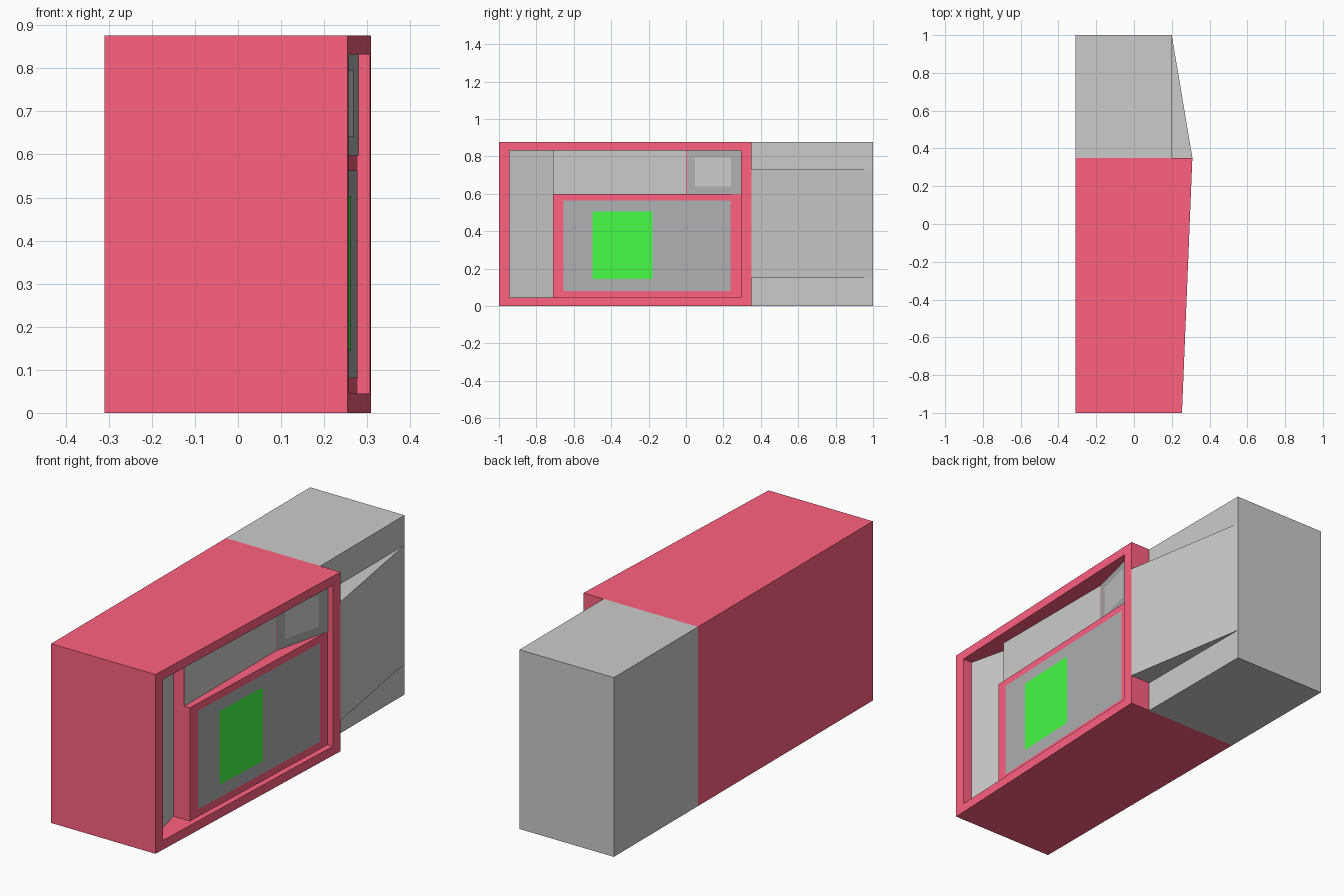
import bpy, bmesh
from mathutils import Vector

if "Cube" in bpy.data.objects:
    bpy.data.objects.remove(bpy.data.objects["Cube"])

H = 0.876            # overall height
Y0, Y1 = -1.0, 0.35  # red case, front to back


def material(name, rgb):
    m = bpy.data.materials.new(name)
    m.diffuse_color = (*rgb, 1)
    m.use_nodes = True
    m.node_tree.nodes["Principled BSDF"].inputs["Base Color"].default_value = m.diffuse_color
    return m


RED = material("red", (1.0, 0.12, 0.22))
DARK = material("dark_grey", (0.42, 0.437, 0.443))
GREEN = material("green", (0.06, 0.97, 0.06))


def link(name, bm, mat):
    me = bpy.data.meshes.new(name)
    bm.to_mesh(me)
    bm.free()
    ob = bpy.data.objects.new(name, me)
    bpy.context.collection.objects.link(ob)
    if mat:
        me.materials.append(mat)
    return ob


def prism(name, pts, z0, z1, mat=None):
    """Plan outline (x, y) extruded from z0 to z1."""
    bm = bmesh.new()
    face = bm.faces.new([bm.verts.new((x, y, z0)) for x, y in pts])
    ext = bmesh.ops.extrude_face_region(bm, geom=[face])
    verts = [g for g in ext["geom"] if isinstance(g, bmesh.types.BMVert)]
    bmesh.ops.translate(bm, verts=verts, vec=(0, 0, z1 - z0))
    bmesh.ops.recalc_face_normals(bm, faces=bm.faces)
    return link(name, bm, mat)


def panel(name, surface, y0, y1, z0, z1, mat=None, lift=0.002):
    """Flat panel facing +x, laid just above a sloping surface x = f(y)."""
    bm = bmesh.new()
    bm.faces.new([bm.verts.new((surface(y) + lift, y, z)) for y, z in
                  ((y0, z0), (y1, z0), (y1, z1), (y0, z1))])
    return link(name, bm, mat)


def slope(ya, xa, yb, xb):
    return lambda y: xa + (xb - xa) * (y - ya) / (yb - ya)


# Sloping surfaces of the right side
outer = slope(Y0, 0.254, Y1, 0.309)
screen = lambda y: outer(y) - 0.029
strip = slope(-0.945, 0.203, -0.71, 0.147)
shelf = lambda y: 0.205
angled = slope(0.0, 0.205, 0.295, screen(0.295))

# Red case with its stepped recess
case = prism("case", [(-0.31, Y0), (outer(Y0), Y0), (outer(Y1), Y1), (-0.31, Y1)], 0, H, RED)
cutters = [
    prism("strip_cutter", [(strip(-0.945), -0.945), (0.5, -0.945), (0.5, -0.71),
                           (strip(-0.71), -0.71)], 0.045, 0.832),
    prism("shelf_cutter", [(0.205, -0.72), (0.5, -0.72), (0.5, 0.295),
                           (screen(0.295), 0.295), (0.205, 0.0)], 0.598, 0.832),
    prism("screen_cutter", [(screen(-0.72), -0.72), (0.5, -0.72), (0.5, 0.295),
                            (screen(0.295), 0.295)], 0.045, 0.65),
]
bpy.context.view_layer.objects.active = case
for c in cutters:
    mod = case.modifiers.new("cut", 'BOOLEAN')
    mod.operation = 'DIFFERENCE'
    mod.solver = 'EXACT'
    mod.object = c
    bpy.ops.object.modifier_apply(modifier=mod.name)
    bpy.data.objects.remove(c)

# Grey linings of the recess
panel("side_strip", strip, -0.945, -0.71, 0.045, 0.832)
panel("upper_shelf", shelf, -0.71, 0.0, 0.598, 0.832)

# Angled corner panel with its small window
panel("corner_panel", angled, 0.005, 0.294, 0.598, 0.832, DARK)
panel("corner_window", angled, 0.048, 0.24, 0.64, 0.795, None, 0.004)

# Display and its lit area
panel("display", screen, -0.655, 0.238, 0.081, 0.563, DARK)
panel("display_light", screen, -0.5, -0.18, 0.144, 0.504, GREEN, 0.004)

# Grey rear housing and the wedge tapering along it
prism("rear_housing", [(-0.31, Y1), (0.2, Y1), (0.2, 1), (-0.31, 1)], 0, H)
prism("rear_wedge", [(0.2, Y1), (outer(Y1), Y1), (0.2, 1)], 0.15, 0.73)
